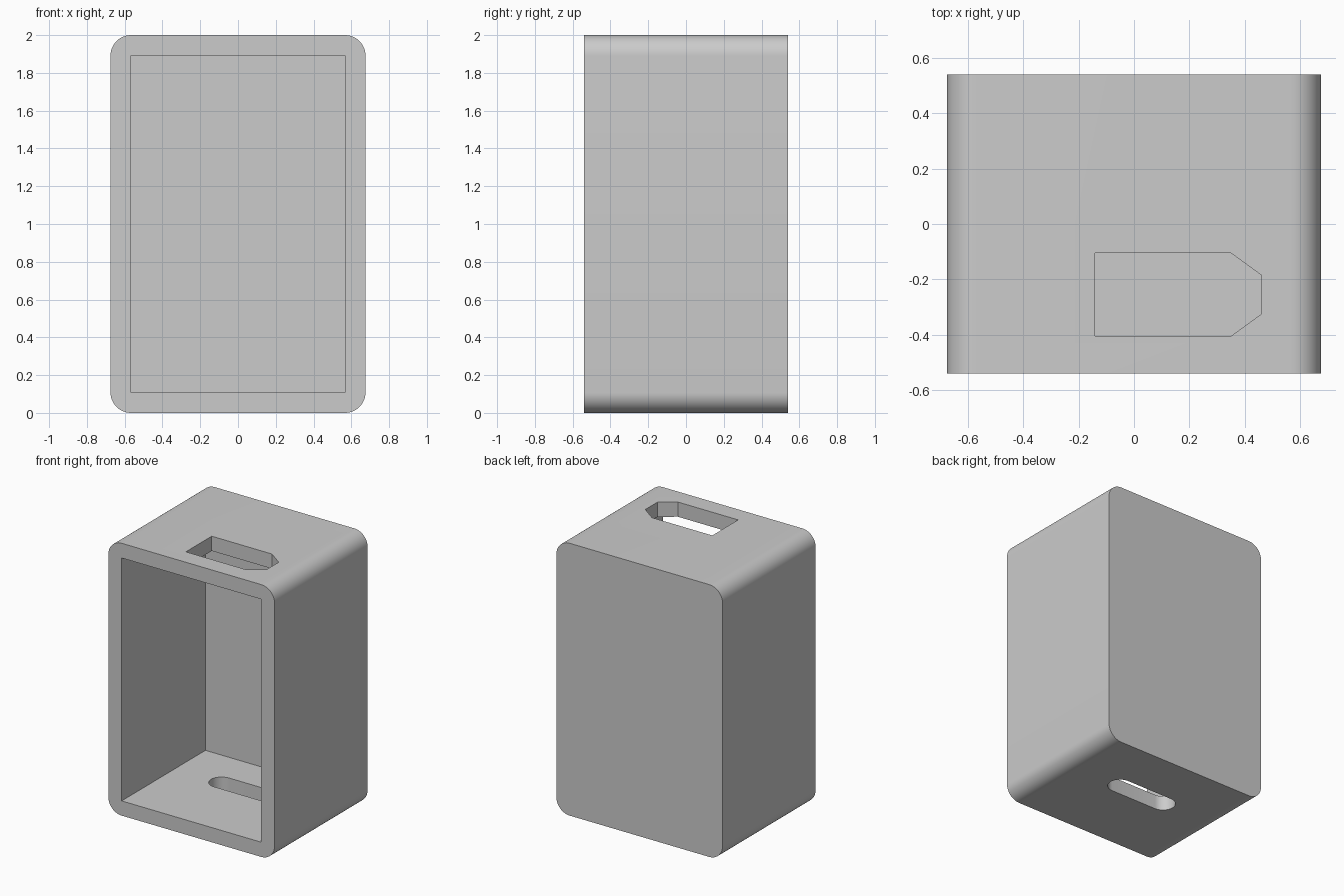
import bpy
import bmesh
from math import cos, sin, pi, radians

if "Cube" in bpy.data.objects:
    bpy.data.objects.remove(bpy.data.objects["Cube"], do_unlink=True)

WIDTH, DEPTH, HEIGHT = 1.35, 1.08, 2.0
WALL = 0.108
HW, HD = WIDTH / 2, DEPTH / 2

grey = bpy.data.materials.new("plain grey")
grey.use_nodes = True
colour = (0.6, 0.6, 0.6, 1)
grey.diffuse_color = colour
grey.node_tree.nodes["Principled BSDF"].inputs["Base Color"].default_value = colour


def prism(name, outline, place, low, high):
    """Extrude a 2D outline between two levels; place maps (a, b, level) to 3D."""
    bm = bmesh.new()
    rings = [[bm.verts.new(place(a, b, lev)) for a, b in outline] for lev in (low, high)]
    for ring in rings:
        bm.faces.new(ring)
    n = len(outline)
    for i in range(n):
        j = (i + 1) % n
        bm.faces.new((rings[0][i], rings[0][j], rings[1][j], rings[1][i]))
    bmesh.ops.recalc_face_normals(bm, faces=bm.faces)
    mesh = bpy.data.meshes.new(name)
    bm.to_mesh(mesh)
    bm.free()
    mesh.materials.append(grey)
    obj = bpy.data.objects.new(name, mesh)
    bpy.context.collection.objects.link(obj)
    return obj


def rounded(cx, cy, hx, hy, radius, steps):
    """Rounded rectangle outline, counter-clockwise."""
    points = []
    for k, (sx, sy) in enumerate(((1, 1), (-1, 1), (-1, -1), (1, -1))):
        for i in range(steps + 1):
            t = (k + i / steps) * pi / 2
            points.append((cx + sx * (hx - radius) + radius * cos(t),
                           cy + sy * (hy - radius) + radius * sin(t)))
    return points


def along_y(a, b, lev):
    return (a, lev, b)


def along_z(a, b, lev):
    return (a, b, lev)


# Rounded housing, extruded front to back
housing = prism("housing", rounded(0, HEIGHT / 2, HW, HEIGHT / 2, WALL, 12),
                along_y, -HD, HD)

# Square-cornered cavity, open at the front
ix, top = HW - WALL, HEIGHT - WALL
cavity = prism("cavity_cutter", [(-ix, WALL), (ix, WALL), (ix, top), (-ix, top)],
               along_y, -HD - 0.1, HD - WALL)

# Plug opening in the roof, with two chamfered corners
plug = [(-0.14, -0.405), (0.35, -0.405), (0.46, -0.325),
        (0.46, -0.185), (0.35, -0.105), (-0.14, -0.105)]
roof_opening = prism("roof_opening_cutter", plug, along_z, top - 0.1, HEIGHT + 0.1)

# Cable slot with round ends in the floor
slot = []
for side in (1, -1):
    for i in range(17):
        t = -pi / 2 + pi * i / 16
        slot.append((side * (0.19 + 0.085 * cos(t)), 0.08 + side * 0.085 * sin(t)))
floor_slot = prism("floor_slot_cutter", slot, along_z, -0.1, WALL + 0.1)

# Cut the openings, then drop the cutters
bpy.context.view_layer.objects.active = housing
housing.select_set(True)
for cutter in (cavity, roof_opening, floor_slot):
    cutter.hide_render = True
    mod = housing.modifiers.new("cut", 'BOOLEAN')
    mod.operation = 'DIFFERENCE'
    mod.solver = 'EXACT'
    mod.object = cutter
    bpy.ops.object.modifier_apply(modifier=mod.name)
    bpy.data.objects.remove(cutter, do_unlink=True)

bpy.ops.object.shade_smooth_by_angle(angle=radians(30))
